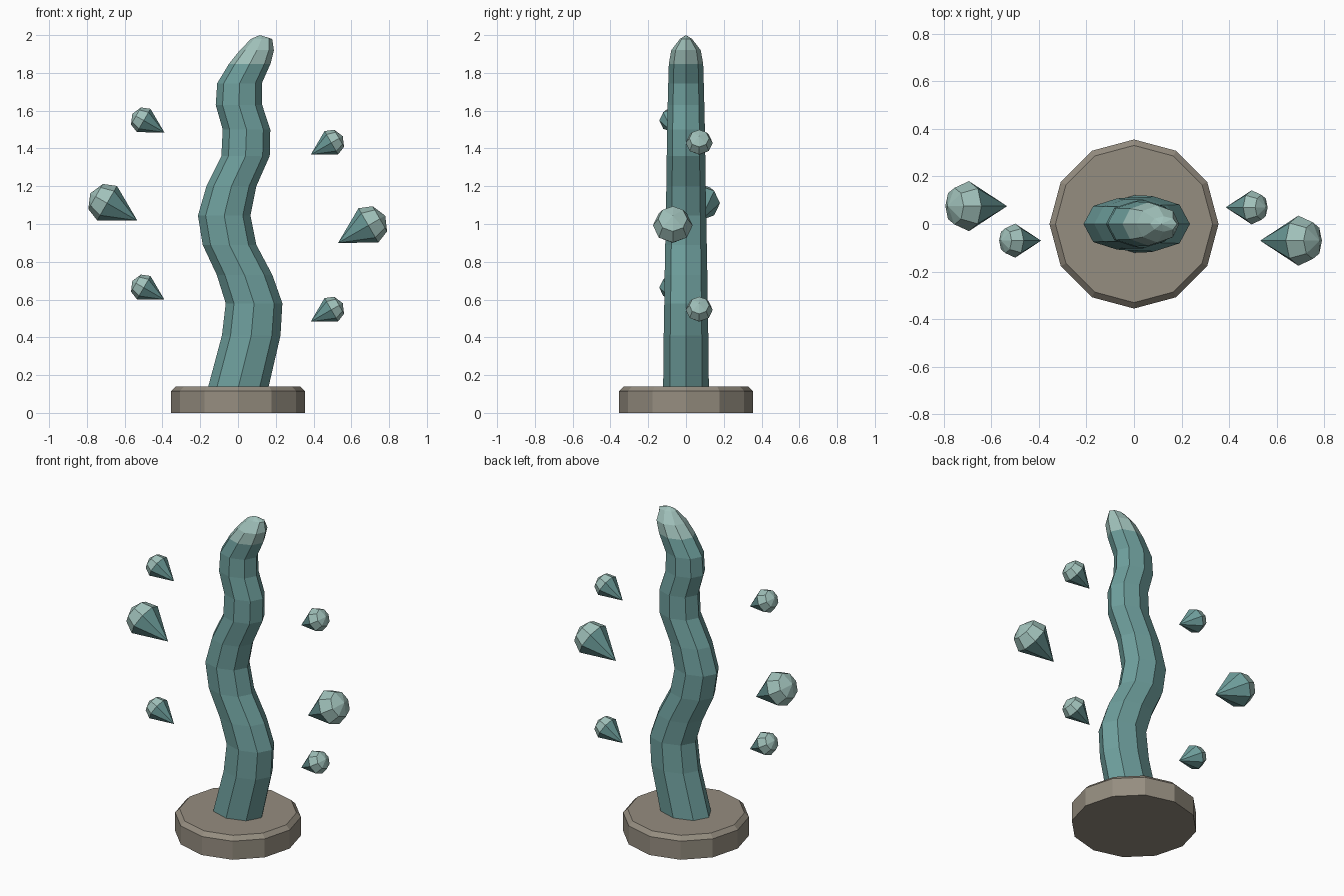
import bpy, math
from mathutils import Matrix, Vector

if "Cube" in bpy.data.objects:
    bpy.data.objects.remove(bpy.data.objects["Cube"])


def material(name, rgb):
    m = bpy.data.materials.new(name)
    m.diffuse_color = (*rgb, 1)
    m.use_nodes = True
    m.node_tree.nodes["Principled BSDF"].inputs["Base Color"].default_value = m.diffuse_color
    return m


TEAL = material("deep_teal", (0.156, 0.345, 0.335))
PALE = material("pale_teal", (0.35, 0.53, 0.49))
STONE = material("warm_stone", (0.30, 0.266, 0.215))


def loft(name, rings, sides, mats, pale_from=None, end=None, matrix=None):
    """Skin rings of (centre x, z, x radius, y radius); a zero radius is a point."""
    verts, loops, faces, pale = [], [], [], []
    for cx, z, rx, ry in rings:
        n = 1 if rx == 0 else sides
        start = len(verts)
        for i in range(n):
            a = 2 * math.pi * i / sides
            verts.append((cx + rx * math.cos(a), ry * math.sin(a), z))
        loops.append([start + (i % n) for i in range(sides)])
    for k, (lo, hi) in enumerate(zip(loops, loops[1:])):
        for i in range(sides):
            j = (i + 1) % sides
            quad = [lo[i], lo[j], hi[j], hi[i]]
            faces.append(list(dict.fromkeys(quad)))
            pale.append(pale_from is not None and k >= pale_from)
    # Close open ends
    if rings[0][2] > 0:
        faces.append(loops[0][::-1])
        pale.append(False)
    if rings[-1][2] > 0:
        faces.append(loops[-1])
        pale.append(pale_from is not None)
    mesh = bpy.data.meshes.new(name)
    mesh.from_pydata(verts, [], faces)
    for m in mats:
        mesh.materials.append(m)
    for p, flag in zip(mesh.polygons, pale):
        p.material_index = int(flag)
    mesh.update()
    ob = bpy.data.objects.new(name, mesh)
    bpy.context.collection.objects.link(ob)
    if matrix:
        ob.matrix_world = matrix
    return ob


# Round stone base with a chamfered rim
loft("base", [(0, 0, .355, .355), (0, .115, .355, .355), (0, .14, .33, .33)],
     12, [STONE])

# Wavy tapering stalk with a pale rounded tip
stalk = [(0, .13, .16, .121), (.07, .41, .155, .118), (.085, .58, .15, .115),
         (.035, .73, .147, .113), (-.045, .89, .142, .11), (-.073, 1.045, .139, .107),
         (-.035, 1.2, .132, .104), (.04, 1.36, .128, .102), (.045, 1.5, .126, .1),
         (.005, 1.63, .123, .097), (.008, 1.745, .118, .094), (.062, 1.848, .11, .091),
         (.1, 1.92, .09, .078), (.125, 1.98, .056, .032), (.115, 2.0, 0, 0)]
loft("stalk", stalk, 8, [TEAL, PALE], pale_from=11)

# Floating drops: point toward the stalk, pale round end outward and up
DROP = [(0, 0, 0, 0), (0, .185, .105, .105), (0, .255, .077, .077), (0, .288, 0, 0)]


def drop(name, tip, scale):
    side = 1 if tip[0] > 0 else -1
    axis = Vector((side * math.cos(math.radians(30)), 0, .5))
    x = Vector((0, 1, 0)).cross(axis)
    rot = Matrix((x, (0, 1, 0), axis)).transposed().to_4x4()
    loft(name, DROP, 8, [TEAL, PALE], pale_from=1,
         matrix=Matrix.Translation(tip) @ rot @ Matrix.Scale(scale, 4))


drop("large_drop_right", (.53, -.07, .9), 1)
drop("large_drop_left", (-.533, .075, 1.018), 1)
for z, label in ((.483, "lower"), (1.367, "upper")):
    drop("small_drop_right_" + label, (.385, .07, z), .68)
for z, label in ((.6, "lower"), (1.485, "upper")):
    drop("small_drop_left_" + label, (-.39, -.07, z), .68)
